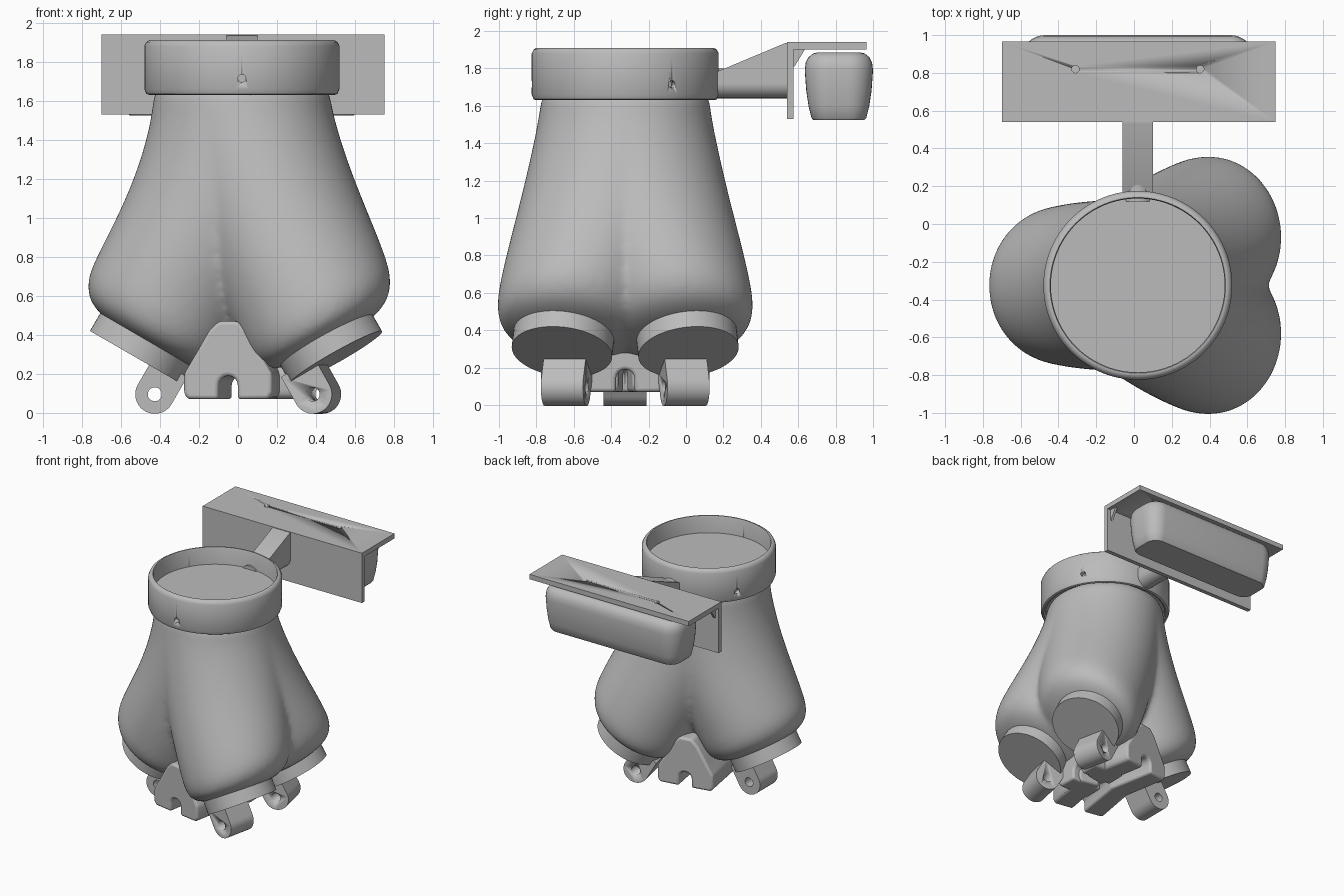
import bpy, bmesh
from math import sin, cos, pi, radians
from mathutils import Matrix, Vector

if "Cube" in bpy.data.objects:
    bpy.data.objects.remove(bpy.data.objects["Cube"])

AXIS = Vector((0.02, -0.325, 0))

grey = bpy.data.materials.new("plain grey")
grey.use_nodes = True
grey.diffuse_color = (0.5, 0.5, 0.5, 1)
grey.node_tree.nodes["Principled BSDF"].inputs["Base Color"].default_value = (0.5, 0.5, 0.5, 1)


def add_loft(bm, rings, closed=False):
    """Skin a list of point rings; closed joins last to first."""
    vs = [[bm.verts.new(p) for p in r] for r in rings]
    n = len(vs[0])
    for a, b in zip(vs, vs[1:] + (vs[:1] if closed else [])):
        for i in range(n):
            j = (i + 1) % n
            bm.faces.new((a[i], a[j], b[j], b[i]))
    if not closed:
        bm.faces.new(vs[0][::-1])
        bm.faces.new(vs[-1])


def finish(name, bm, angle=35):
    bmesh.ops.recalc_face_normals(bm, faces=bm.faces)
    me = bpy.data.meshes.new(name)
    bm.to_mesh(me)
    bm.free()
    ob = bpy.data.objects.new(name, me)
    bpy.context.collection.objects.link(ob)
    me.materials.append(grey)
    activate(ob)
    bpy.ops.object.shade_smooth_by_angle(angle=radians(angle))
    return ob


def activate(ob):
    bpy.ops.object.select_all(action='DESELECT')
    ob.select_set(True)
    bpy.context.view_layer.objects.active = ob


def loft(name, rings, closed=False):
    bm = bmesh.new()
    add_loft(bm, rings, closed)
    return finish(name, bm)


def prism(name, outline, matrix, lo, hi):
    """Extrude an (x, z) outline along local y."""
    return loft(name, [[matrix @ Vector((x, y, z)) for x, z in outline] for y in (lo, hi)])


def circle(r, n, matrix, z=0):
    return [matrix @ Vector((r * cos(2 * pi * i / n), r * sin(2 * pi * i / n), z)) for i in range(n)]


def cylinder(name, r, lo, hi, matrix, n=32):
    return loft(name, [circle(r, n, matrix, z) for z in (lo, hi)])


def box(name, x, y, z):
    return prism(name, [(x[0], z[0]), (x[1], z[0]), (x[1], z[1]), (x[0], z[1])], Matrix(), *y)


def drill(ob, r, lo, hi, matrix):
    cutter = cylinder("cutter", r, lo, hi, matrix, 20)
    cutter.hide_render = True
    mod = ob.modifiers.new("hole", 'BOOLEAN')
    mod.operation, mod.solver, mod.object = 'DIFFERENCE', 'EXACT', cutter
    activate(ob)
    bpy.ops.object.modifier_apply(modifier=mod.name)
    bpy.data.objects.remove(cutter)


def frame(azimuth, reach, heading, tilt, z):
    """Local frame out along azimuth, tipped outwards towards heading."""
    a = radians(azimuth)
    origin = AXIS + Vector((reach * cos(a), reach * sin(a), z))
    return (Matrix.Translation(origin) @ Matrix.Rotation(radians(heading), 4, 'Z')
            @ Matrix.Rotation(-radians(tilt), 4, 'Y'))


# Three-lobed body: (reach, height, tilt, radius) down each lobe
SECTIONS = [(0, 1.72, 0, .455), (0, 1.6, 0, .455), (.03, 1.4, 0, .46), (.12, 1.1, 5, .46),
            (.26, .8, 12, .45), (.38, .58, 22, .43), (.43, .47, 28, .415),
            (.47, .40, 30, .37), (.49, .37, 30, .28), (.50, .36, 30, .20)]
LOBES = [("left", 35, 12, .59, .8), ("right", 180, 180, .545, 1), ("front", -35, -12, .59, .8)]
bm = bmesh.new()
for _, azimuth, heading, cap, power in LOBES:
    add_loft(bm, [circle(r, 24, frame(azimuth, cap * (c / .545) ** power, heading, tilt, z))
                  for c, z, tilt, r in SECTIONS])
body = finish("body", bm)
sub = body.modifiers.new("round", 'SUBSURF')
sub.levels = sub.render_levels = 2
mesh = body.modifiers.new("merge", 'REMESH')
mesh.mode, mesh.voxel_size, mesh.use_smooth_shade = 'VOXEL', 0.018, True
soft = body.modifiers.new("soften", 'SMOOTH')
soft.factor, soft.iterations = 0.5, 20
activate(body)
for m in ("round", "merge", "soften"):
    bpy.ops.object.modifier_apply(modifier=m)
bpy.ops.object.shade_smooth()

# Round end caps and their hinge knuckles
for side, azimuth, heading, reach, _ in LOBES:
    m = frame(azimuth, reach, heading, 30, .285)
    cylinder(side + "_end_cap", .27, 0, .13, m, 64)
    pin = m @ Matrix.Translation((-.18, 0, -.115))
    outline = [(.1 * cos(t), .1 * sin(t)) for t in [pi + pi * i / 20 for i in range(21)]]
    knuckle = prism(side + "_hinge_knuckle", outline + [(.1, .16), (-.1, .16)], pin, -.115, .115)
    drill(knuckle, .036, -.3, .3, pin @ Matrix.Rotation(pi / 2, 4, 'X'))

# Notched feet between the lobes
half = [(.05, .07), (.21, .07), (.23, .1), (.23, .2), (.17, .3), (.1, .42), (.05, .47)]
arch = [(.05 * cos(t), .14 + .05 * sin(t)) for t in [pi - pi * i / 8 for i in range(9)]]
for name, azimuth, length, height in (("back", 100, .42, 1), ("front", -100, .42, 1), ("left", 0, .28, .65)):
    outline = half + [(-x, z) for x, z in half[::-1]] + arch
    outline = [(x, z if z < .21 else .2 + (z - .2) * height) for x, z in outline]
    foot = prism(name + "_foot", outline, frame(azimuth, 0, azimuth + 90, 0, 0), -length, 0)
    bev = foot.modifiers.new("soft edges", 'BEVEL')
    bev.width, bev.segments, bev.limit_method = .02, 3, 'ANGLE'

# Collar with three screw holes, and the disc inside it
profile = [(.46, 1.64), (.475, 1.63), (.49, 1.635), (.5, 1.66), (.5, 1.88), (.49, 1.9),
           (.475, 1.91), (.465, 1.91), (.46, 1.9)]
centre = Matrix.Translation(AXIS)
collar = loft("collar", [circle(r, 96, centre, z) for r, z in profile], closed=True)
for azimuth in (-90, 30, 150):
    drill(collar, .02, .4, .6, frame(azimuth, 0, azimuth, 0, 1.715) @ Matrix.Rotation(pi / 2, 4, 'Y'))
cylinder("inner_disc", .462, 1.68, 1.77, centre, 96)

# Support arm: sloped web over a rounded underside
turn = Matrix.Rotation(pi / 2, 4, 'Z')
prism("support_arm", [(.12, 1.72), (.55, 1.72), (.55, 1.935), (.53, 1.935), (.16, 1.78), (.12, 1.765)],
      turn, -.1, .06)
cylinder("arm_underside", .08, .12, .545,
         Matrix.Translation((.02, 0, 1.72)) @ Matrix.Rotation(-pi / 2, 4, 'X'))

# Angle bracket with gussets
plate = box("bracket_top", (-.7, .75), (.54, .965), (1.9, 1.94))
for x in (-.31, .35):
    drill(plate, .02, 1.8, 2, Matrix.Translation((x, .82, 0)))
box("bracket_back", (-.7, .75), (.54, .575), (1.53, 1.9))
for name, x in (("right", -.67), ("left", .7)):
    prism(name + "_gusset", [(.57, 1.81), (.58, 1.81), (.635, 1.9), (.57, 1.9)], turn, -x - .02, -x)


# Tapered housing under the bracket
def rounded_rect(inset, z, corner=.11):
    pts = []
    for k, (sx, sy) in enumerate(((1, 1), (-1, 1), (-1, -1), (1, -1))):
        for i in range(9):
            t = pi / 2 * (k + i / 8)
            pts.append((.02 + sx * (.62 - inset - corner) + corner * cos(t),
                        .8175 + sy * (.1825 - inset - corner) + corner * sin(t), z))
    return pts


loft("housing", [rounded_rect(i, z, max(.05, .13 - i)) for i, z in (
    (.07, 1.885), (.045, 1.88), (.02, 1.86), (.005, 1.83), (0, 1.79), (.008, 1.68),
    (.02, 1.6), (.036, 1.535), (.045, 1.525))])
